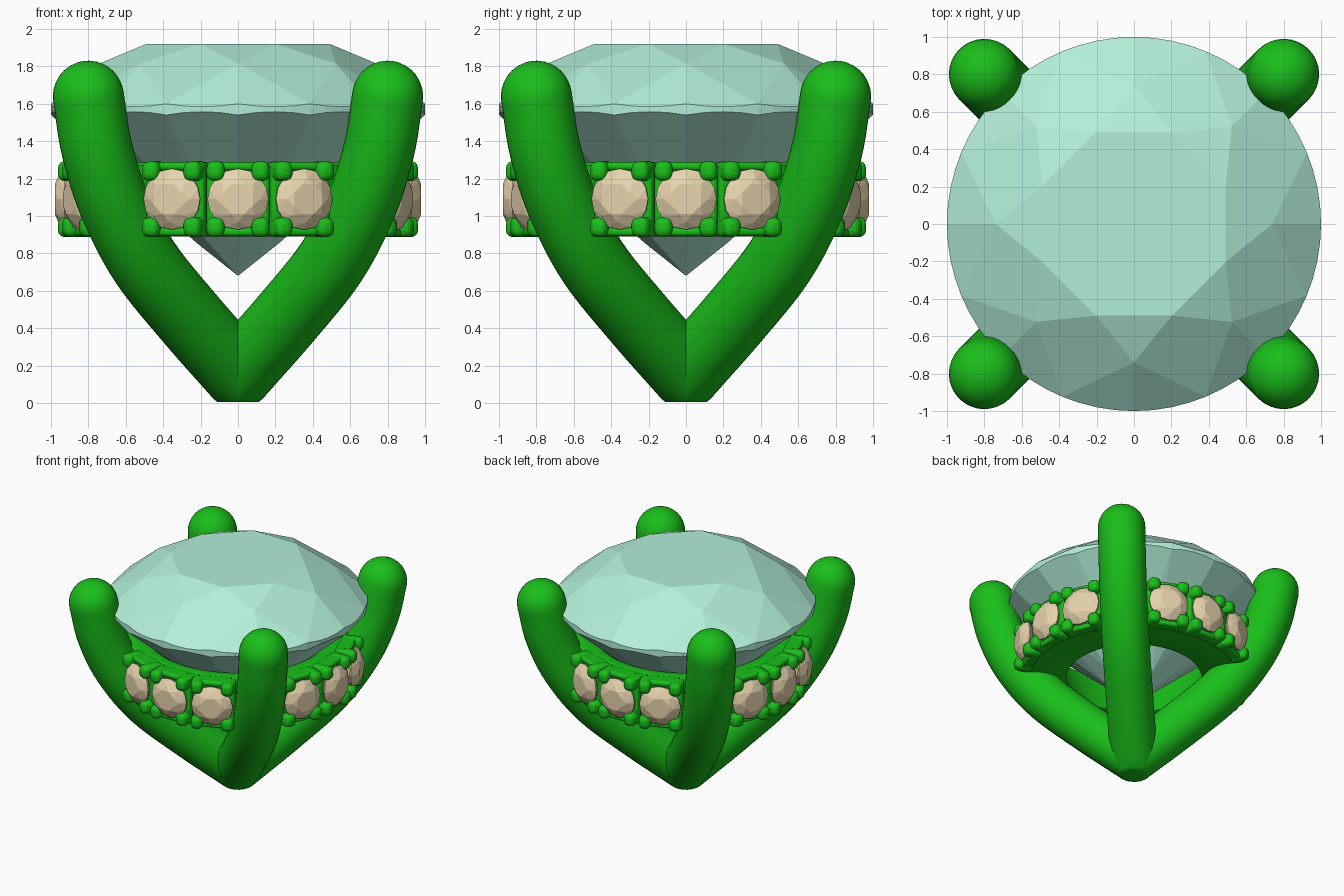
import bpy, bmesh
from math import sin, cos, pi, radians, sqrt
from mathutils import Matrix, Vector
from mathutils.geometry import interpolate_bezier

if "Cube" in bpy.data.objects:
    bpy.data.objects.remove(bpy.data.objects["Cube"])


def material(name, rgb):
    m = bpy.data.materials.new(name)
    m.diffuse_color = (*rgb, 1)
    m.use_nodes = True
    m.node_tree.nodes["Principled BSDF"].inputs["Base Color"].default_value = m.diffuse_color
    return m


METAL = material("green_metal", (0.01, 0.52, 0.01))
MINT = material("mint_stone", (0.45, 0.86, 0.69))
CREAM = material("cream_stone", (0.80, 0.66, 0.42))


def make_object(name, bm, mat, smooth=False):
    bmesh.ops.recalc_face_normals(bm, faces=bm.faces)
    mesh = bpy.data.meshes.new(name)
    bm.to_mesh(mesh)
    bm.free()
    mesh.materials.append(mat)
    ob = bpy.data.objects.new(name, mesh)
    bpy.context.collection.objects.link(ob)
    if smooth:
        bpy.ops.object.select_all(action='DESELECT')
        bpy.context.view_layer.objects.active = ob
        ob.select_set(True)
        bpy.ops.object.shade_smooth_by_angle(angle=radians(40))
    return ob


def polar(r, deg, z):
    a = radians(deg)
    return Vector((r * cos(a), r * sin(a), z))


def brilliant(sides):
    """Round brilliant of radius 1, girdle at z = 0, table facing up."""
    bm = bmesh.new()
    pts = [Vector((0, 0, -0.89))]
    for k in range(8):
        a = 45 * k
        pts += [polar(0.53, a + 22.5, 0.35), polar(0.74, a, 0.245), polar(0.22, a, -0.715)]
    # scalloped girdle
    for k in range(sides):
        a = 360 * k / sides
        dip = cos(radians(11.25)) - cos(radians(a % 22.5 - 11.25))
        pts += [polar(1, a, 0.03 + 0.84 * dip), polar(1, a, -0.03 - 0.9 * dip)]
    verts = [bm.verts.new(p) for p in pts]
    bmesh.ops.convex_hull(bm, input=verts)
    bmesh.ops.dissolve_limit(bm, angle_limit=radians(1), verts=bm.verts, edges=bm.edges)
    return bm


# Centre stone
bm = brilliant(64)
bm.transform(Matrix.Translation((0, 0, 1.57)))
make_object("centre_stone", bm, MINT)


# Prongs: round-ended tubes in the diagonal planes, flattened at the foot
def prong_path():
    knots = [(0, .16), (.26, .455), (.50, .755), (.66, 1.06), (.755, 1.36), (.80, 1.64)]
    k = [Vector((x * sqrt(2), z, 0)) for x, z in knots]
    out = []
    for i in range(len(k) - 1):
        t0 = (k[i + 1] - k[max(i - 1, 0)]) / (6 if i else 3)
        last = i + 2 >= len(k)
        t1 = (k[min(i + 2, len(k) - 1)] - k[i]) / (3 if last else 6)
        seg = interpolate_bezier(k[i], k[i] + t0, k[i + 1] - t1, k[i + 1], 7)
        out += seg if last else seg[:-1]
    return out


def prong(name, turn, r=0.19, sides=32, caps=8):
    path = prong_path()
    tans = [(path[min(i + 1, len(path) - 1)] - path[max(i - 1, 0)]).normalized()
            for i in range(len(path))]
    stations = []
    for j in range(caps):
        a = pi / 2 * (1 - (j + 0.15) / caps)
        stations.append((path[0] - tans[0] * r * sin(a), tans[0], r * cos(a)))
    stations += [(p, t, r) for p, t in zip(path, tans)]
    for j in reversed(range(caps)):
        a = pi / 2 * (1 - (j + 0.15) / caps)
        stations.append((path[-1] + tans[-1] * r * sin(a), tans[-1], r * cos(a)))
    bm = bmesh.new()
    rings = []
    for p, t, rad in stations:
        ring = []
        for s in range(sides):
            a = 2 * pi * s / sides
            u, v = rad * cos(a), rad * sin(a)
            ring.append(bm.verts.new((p.x - t.y * u, v, max(0.005, p.y + t.x * u))))
        rings.append(ring)
    for A, B in zip(rings, rings[1:]):
        for s in range(sides):
            n = (s + 1) % sides
            bm.faces.new((A[s], A[n], B[n], B[s]))
    bm.faces.new(rings[0])
    bm.faces.new(rings[-1])
    bm.transform(Matrix.Rotation(radians(turn), 4, 'Z'))
    make_object(name, bm, METAL, True)


for name, turn in (("back_right", 45), ("back_left", 135), ("front_left", 225), ("front_right", 315)):
    prong(name + "_prong", turn)

# Gallery ring: turned profile with a conical seat inside
bm = bmesh.new()
profile = [(.54, .90), (.56, .89), (.83, .89), (.85, .91), (.85, 1.27), (.83, 1.285), (.72, 1.285), (.70, 1.275)]
vs = [bm.verts.new((r, 0, z)) for r, z in profile]
es = [bm.edges.new((vs[i], vs[(i + 1) % len(vs)])) for i in range(len(vs))]
bmesh.ops.spin(bm, geom=vs + es, axis=(0, 0, 1), cent=(0, 0, 0), angle=2 * pi, steps=96)
bmesh.ops.remove_doubles(bm, verts=bm.verts, dist=1e-4)
make_object("gallery_ring", bm, METAL, True)

# Twelve side settings: three between each pair of prongs
ANGLES = [90 * q + d for q in range(4) for d in (-22.5, 0, 22.5)]


def box(bm, turn, centre, size):
    m = Matrix.Rotation(radians(turn), 4, 'Z') @ Matrix.Translation(centre) @ Matrix.Diagonal((*size, 1))
    bmesh.ops.create_cube(bm, size=1, matrix=m)


def rounded(name, bm, width):
    ob = make_object(name, bm, METAL, True)
    mod = ob.modifiers.new("rounding", 'BEVEL')
    mod.width, mod.segments = width, 3


blocks, beads = bmesh.new(), bmesh.new()
for a in ANGLES:
    # seat plate behind each stone, with a rail above and below
    box(blocks, a, (.82, 0, 1.09), (.14, .335, .37))
    for z in (.915, 1.265):
        box(blocks, a, (.85, 0, z), (.12, .335, .045))
    # four claws at the stone's corners
    for y in (-.12, .12):
        for z in (.94, 1.24):
            box(beads, a, (.88, y, z), (.165, .095, .105))
rounded("stone_seats", blocks, .018)
rounded("stone_claws", beads, .035)

# Side stones, tables facing outward
for i, a in enumerate(ANGLES):
    bm = brilliant(16)
    bm.transform(Matrix.Rotation(radians(a), 4, 'Z') @ Matrix.Translation((.922, 0, 1.09))
                 @ Matrix.Rotation(pi / 2, 4, 'Y') @ Matrix.Scale(.163, 4))
    make_object(f"side_stone_{i + 1}", bm, CREAM)
